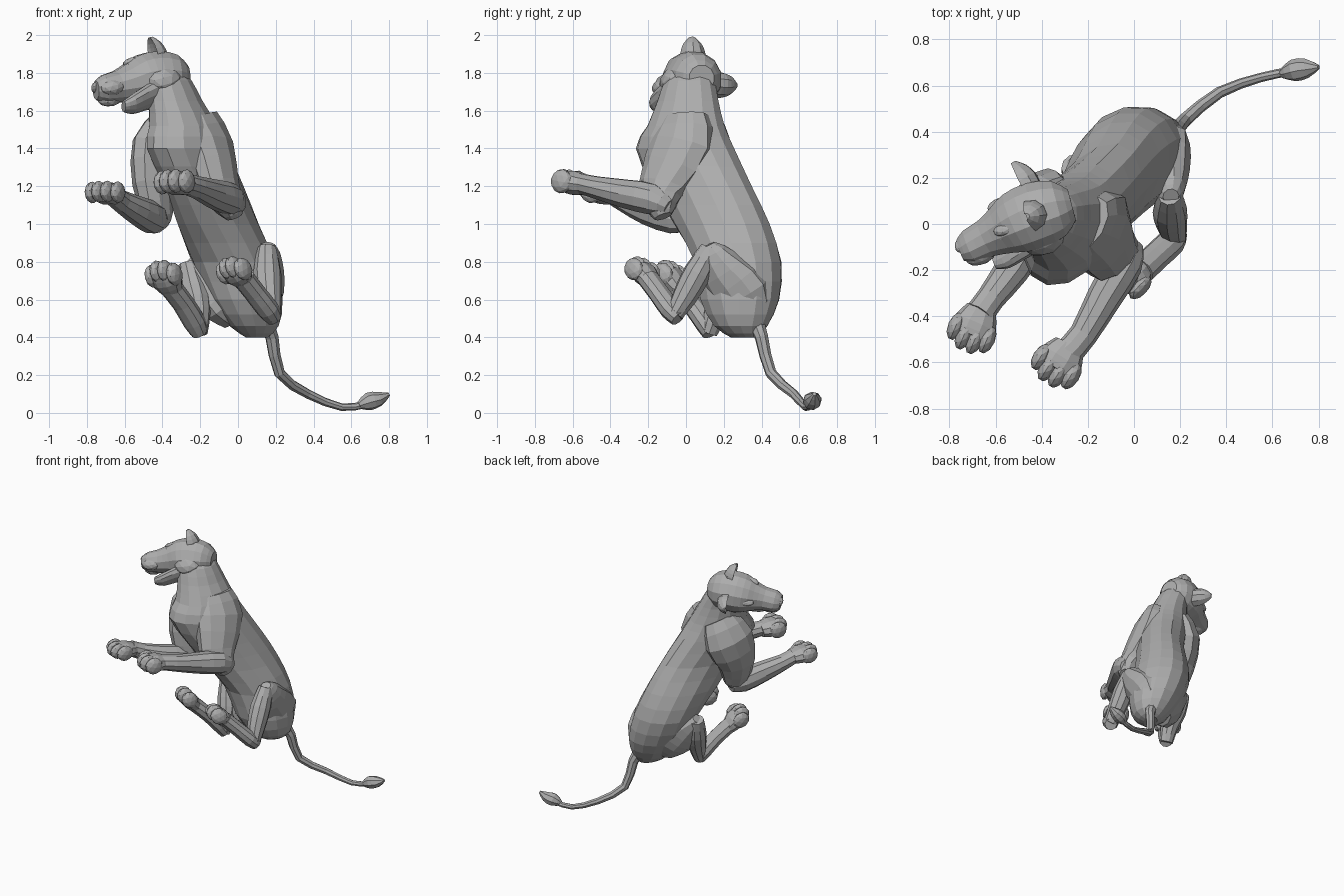
import bpy
import bmesh
import math
from mathutils import Vector, Matrix

default_cube = bpy.data.objects.get("Cube")
if default_cube:
    bpy.data.objects.remove(default_cube, do_unlink=True)

# One plain fur colour for the whole animal
fur = bpy.data.materials.new("grey_fur")
fur.use_nodes = True
fur.diffuse_color = (0.42, 0.42, 0.42, 1)
fur.node_tree.nodes["Principled BSDF"].inputs["Base Color"].default_value = fur.diffuse_color

ACROSS = Vector((0.86, -0.51, 0))       # body axis from its right to its left
PAW_ACROSS = Vector((0.94, -0.32, 0))
UP = Vector((0, 0, 1))


def finish(name, bm, matrix=None):
    """Turn a bmesh into a flat shaded object with the fur material."""
    bmesh.ops.recalc_face_normals(bm, faces=bm.faces)
    mesh = bpy.data.meshes.new(name)
    bm.to_mesh(mesh)
    bm.free()
    mesh.materials.append(fur)
    obj = bpy.data.objects.new(name, mesh)
    bpy.context.collection.objects.link(obj)
    if matrix:
        obj.matrix_world = matrix
    return obj


def refine(stations):
    """Insert a spline midpoint between neighbouring stations."""
    result = []
    last = len(stations) - 1
    for i in range(last):
        before, here = stations[max(i - 1, 0)], stations[i]
        there, after = stations[i + 1], stations[min(i + 2, last)]
        result.append(here)
        result.append([(9 * (p + q) - o - r) / 16
                       for o, p, q, r in zip(before, here, there, after)])
    result.append(stations[last])
    return result


def loft(name, stations, side, sides=10, normal=None, matrix=None, cupped=False):
    """Skin elliptical rings; a station is x, y, z, radius along side, other radius."""
    stations = refine(stations)
    centres = [Vector(s[:3]) for s in stations]
    bm = bmesh.new()
    rings = []
    for i, station in enumerate(stations):
        along = normal or centres[min(i + 1, len(centres) - 1)] - centres[max(i - 1, 0)]
        depth = along.cross(side).normalized()
        width = depth.cross(along).normalized()
        ring = []
        for k in range(sides):
            angle = math.tau * k / sides
            c, s = math.cos(angle), math.sin(angle)
            if cupped and s < 0:
                s *= -0.3
            ring.append(bm.verts.new(centres[i] + width * c * station[3] + depth * s * station[4]))
        rings.append(ring)
    for low, high in zip(rings, rings[1:]):
        for k in range(sides):
            n = (k + 1) % sides
            bm.faces.new((low[k], low[n], high[n], high[k]))
    bm.faces.new(rings[0])
    bm.faces.new(rings[-1])
    return finish(name, bm, matrix)


def ball(name, matrix):
    bm = bmesh.new()
    bmesh.ops.create_icosphere(bm, subdivisions=2, radius=1)
    return finish(name, bm, matrix)


def frame(centre, x, y, z):
    """Matrix from a centre and three scaled axes."""
    matrix = Matrix((x, y, z)).transposed().to_4x4()
    matrix.translation = centre
    return matrix


def limb(name, points, radii):
    return loft(name, [(*p, *r) for p, r in zip(points, radii)], ACROSS)


def paw(name, wrist, tip, across, half_width, half_height):
    """A widening pad with four long overlapping toes at its end."""
    wrist, tip = Vector(wrist), Vector(tip)
    ahead = (tip - wrist).normalized()
    lateral = (across - ahead * across.dot(ahead)).normalized()
    top = ahead.cross(lateral)
    middle = wrist.lerp(tip, 0.55)
    loft(name + "_pad", [(*wrist, half_width * 0.65, half_height * 0.8),
                         (*middle, half_width * 0.92, half_height),
                         (*tip, half_width * 0.9, half_height * 0.85)], lateral)
    for i, offset in enumerate((-0.7, -0.24, 0.24, 0.7)):
        reach = 0.01 if abs(offset) < 0.5 else -0.015
        centre = tip + lateral * offset * half_width + ahead * reach
        ball(f"{name}_toe_{i + 1}", frame(centre, ahead * 0.065, lateral * half_width * 0.33,
                                         top * half_height * 0.97))


# Torso and neck: level rings, deep from chest to back and narrow across
torso = [(0.1, 0.31, 0.4, 0.05, 0.08), (0.085, 0.29, 0.46, 0.125, 0.15),
         (0.04, 0.285, 0.6, 0.19, 0.22), (-0.025, 0.275, 0.8, 0.215, 0.24),
         (-0.105, 0.19, 1, 0.195, 0.275), (-0.18, 0.085, 1.2, 0.175, 0.29),
         (-0.27, -0.005, 1.4, 0.185, 0.285), (-0.29, 0, 1.52, 0.17, 0.22),
         (-0.33, 0.01, 1.65, 0.135, 0.175), (-0.37, 0.02, 1.76, 0.12, 0.14),
         (-0.4, 0.03, 1.84, 0.07, 0.09)]
loft("torso", torso, ACROSS, sides=14, normal=UP)

# Forelegs: shoulder to elbow, elbow to wrist, then the paw
shoulder_radii = [(0.075, 0.13), (0.11, 0.185), (0.097, 0.14), (0.072, 0.088), (0.045, 0.05)]
limb("left_upper_arm", [(-0.2, 0, 1.57), (-0.155, -0.02, 1.42), (-0.1, -0.12, 1.2),
                        (-0.04, -0.13, 1.09), (-0.02, -0.12, 1.04)], shoulder_radii)
limb("right_upper_arm", [(-0.36, 0.09, 1.55), (-0.43, 0.08, 1.4), (-0.45, 0.01, 1.2),
                         (-0.42, -0.01, 1.04), (-0.41, 0, 0.99)], shoulder_radii)
forearm_radii = [(0.045, 0.045), (0.08, 0.085), (0.076, 0.078), (0.062, 0.06), (0.065, 0.055)]
limb("left_forearm", [(0, -0.09, 1.09), (-0.04, -0.17, 1.13), (-0.13, -0.32, 1.16),
                      (-0.22, -0.48, 1.195), (-0.29, -0.56, 1.215)], forearm_radii)
limb("right_forearm", [(-0.41, 0.03, 1.01), (-0.45, -0.06, 1.03), (-0.53, -0.2, 1.07),
                       (-0.62, -0.32, 1.12), (-0.67, -0.39, 1.16)], forearm_radii)
paw("left_fore_paw", (-0.28, -0.53, 1.205), (-0.345, -0.63, 1.225), PAW_ACROSS, 0.11, 0.066)
paw("right_fore_paw", (-0.66, -0.37, 1.15), (-0.71, -0.485, 1.17), PAW_ACROSS, 0.105, 0.06)

# Hind legs: thigh to knee, shin to hock, foot, then the paw
thigh_radii = [(0.07, 0.1), (0.11, 0.165), (0.1, 0.135), (0.065, 0.08), (0.035, 0.035)]
limb("left_thigh", [(0.11, 0.36, 0.5), (0.12, 0.3, 0.62), (0.135, 0.2, 0.75),
                    (0.155, 0.14, 0.85), (0.16, 0.12, 0.89)], thigh_radii)
limb("right_thigh", [(-0.01, 0.31, 0.5), (-0.07, 0.29, 0.59), (-0.15, 0.27, 0.68),
                     (-0.23, 0.25, 0.76), (-0.27, 0.25, 0.8)], thigh_radii)
shin_radii = [(0.05, 0.055), (0.075, 0.075), (0.066, 0.066), (0.05, 0.045)]
limb("left_shin", [(0.155, 0.13, 0.87), (0.155, 0.06, 0.74), (0.165, -0.01, 0.61),
                   (0.18, -0.06, 0.52)], shin_radii)
limb("right_shin", [(-0.265, 0.25, 0.79), (-0.235, 0.21, 0.66), (-0.21, 0.16, 0.54),
                    (-0.21, 0.12, 0.42)], shin_radii)
foot_radii = [(0.045, 0.045), (0.062, 0.056), (0.062, 0.054), (0.065, 0.055)]
limb("left_hind_foot", [(0.19, -0.04, 0.5), (0.16, -0.08, 0.545), (0.09, -0.145, 0.635),
                        (0.03, -0.2, 0.71)], foot_radii)
limb("right_hind_foot", [(-0.2, 0.13, 0.42), (-0.23, 0.1, 0.48), (-0.29, 0.03, 0.58),
                         (-0.36, -0.04, 0.67)], foot_radii)
paw("left_hind_paw", (0.03, -0.19, 0.7), (-0.03, -0.24, 0.76), ACROSS, 0.095, 0.06)
paw("right_hind_paw", (-0.35, -0.03, 0.65), (-0.4, -0.09, 0.74), ACROSS, 0.1, 0.06)

# Tail with a pointed tuft
tail_path = [(0.13, 0.36, 0.5), (0.18, 0.4, 0.4), (0.22, 0.45, 0.21), (0.37, 0.57, 0.1),
             (0.55, 0.635, 0.03), (0.67, 0.66, 0.045)]
tail_radii = (0.05, 0.036, 0.03, 0.025, 0.02, 0.02)
TAIL_SIDE = Vector((0.5, -0.85, 0))
loft("tail", [(*p, r, r) for p, r in zip(tail_path, tail_radii)], TAIL_SIDE, sides=8)
tuft = [(0.64, 0.65, 0.04, 0.02, 0.02), (0.69, 0.665, 0.06, 0.048, 0.048),
        (0.75, 0.675, 0.075, 0.042, 0.038), (0.8, 0.68, 0.1, 0.01, 0.01)]
loft("tail_tuft", tuft, TAIL_SIDE, sides=8)

# Head, built in its own frame: x ahead, y to its left, z to its crown
ahead = Vector((-0.92, -0.37, -0.12)).normalized()
crown = ahead.cross(Vector((0.22, -0.65, 0.73))).normalized()
head = frame(Vector((-0.42, 0.03, 1.76)), ahead, crown.cross(ahead), crown)
HEAD_SIDE = Vector((0, 1, 0))


def head_loft(name, profile):
    return loft(name, [(x, 0, z, a, b) for x, z, a, b in profile], HEAD_SIDE,
                sides=12, matrix=head)


def head_ball(name, place, size):
    return ball(name, head @ Matrix.Translation(place) @ Matrix.Diagonal((*size, 1)))


head_loft("skull_and_muzzle", [(-0.16, -0.01, 0.07, 0.07), (-0.1, 0, 0.13, 0.125),
                               (0, 0.015, 0.152, 0.145), (0.09, 0.015, 0.145, 0.135),
                               (0.16, 0.005, 0.115, 0.11), (0.24, -0.005, 0.088, 0.085),
                               (0.32, -0.012, 0.082, 0.072), (0.365, -0.012, 0.055, 0.045)])
head_loft("lower_jaw", [(0.02, -0.08, 0.1, 0.06), (0.13, -0.12, 0.08, 0.045),
                        (0.21, -0.15, 0.062, 0.04), (0.26, -0.155, 0.035, 0.025)])
head_ball("nose", (0.36, 0, 0.01), (0.022, 0.035, 0.022))

# Paired features of the face
for sign, label in ((1, "left"), (-1, "right")):
    out = Vector((0, sign, 0))
    ear_shape = [(0, 0.075, 0.07, 0.07, 0.07), (0.01, 0.115, 0.11, 0.068, 0.075),
                 (0.015, 0.15, 0.145, 0.05, 0.055), (0.02, 0.175, 0.172, 0.015, 0.02)]
    ear = [(x, sign * y - 0.02, z, a, b) for x, y, z, a, b in ear_shape]
    loft(label + "_ear", ear, (out - UP) * sign, matrix=head, cupped=True)
    head_ball(label + "_brow", (0.13, sign * 0.075, 0.08), (0.06, 0.035, 0.025))
    head_ball(label + "_eye", (0.16, sign * 0.085, 0.05), (0.022, 0.02, 0.015))
    head_ball(label + "_cheek", (0.01, sign * 0.075, -0.06), (0.1, 0.06, 0.085))
    head_ball(label + "_lip", (0.29, sign * 0.042, -0.045), (0.07, 0.04, 0.045))
